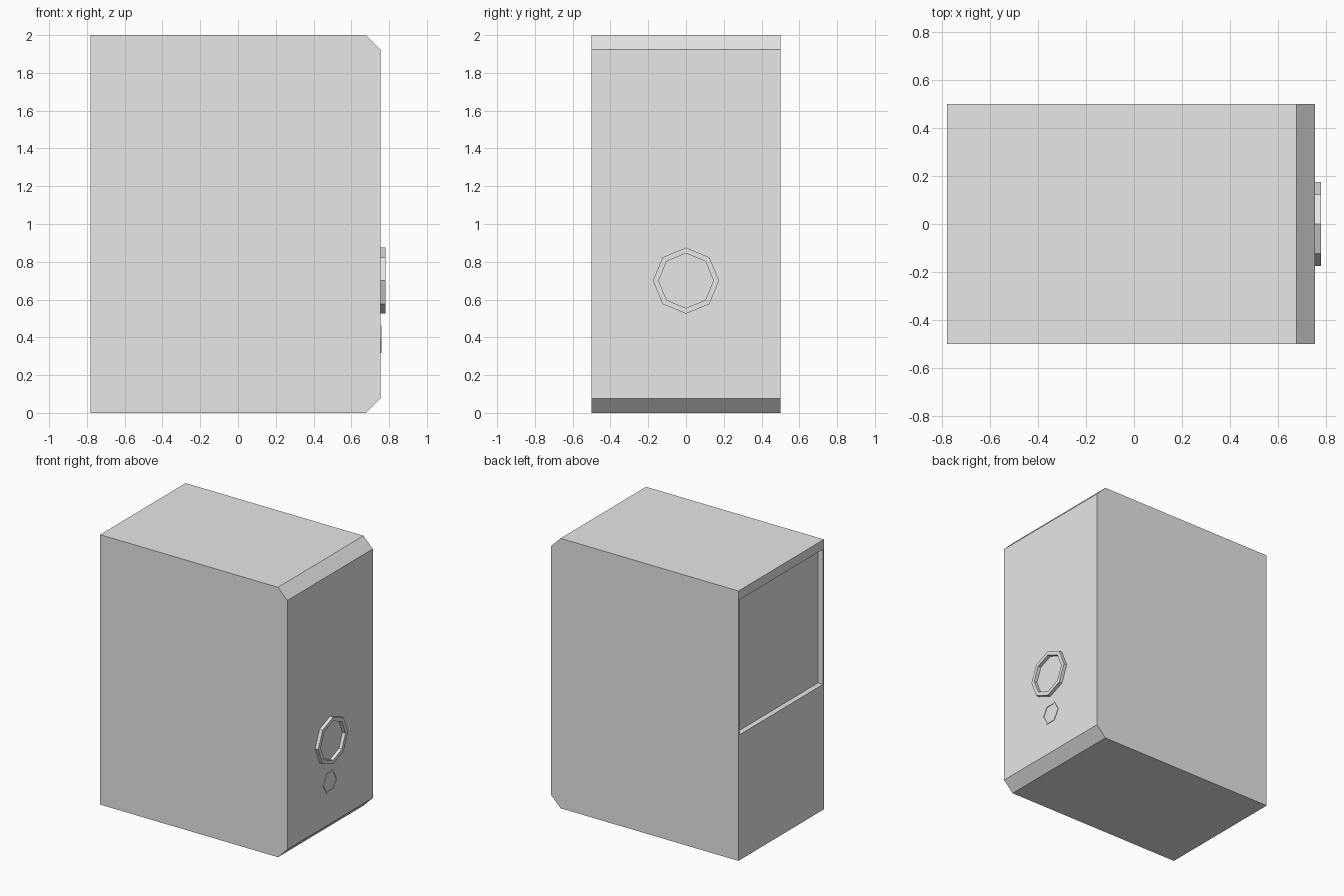
import bpy, bmesh
from math import cos, sin, pi

cube = bpy.data.objects.get("Cube")
if cube:
    bpy.data.objects.remove(cube, do_unlink=True)

grey = bpy.data.materials.new("light_grey")
grey.use_nodes = True
colour = (0.8, 0.8, 0.8, 1)
grey.diffuse_color = colour
grey.node_tree.nodes["Principled BSDF"].inputs["Base Color"].default_value = colour

HALF_DEPTH = 0.5
BACK, FRONT = -0.78, 0.755
TOP, CHAMFER = 2.0, 0.077


def finish(name, bm):
    bmesh.ops.recalc_face_normals(bm, faces=bm.faces)
    mesh = bpy.data.meshes.new(name)
    bm.to_mesh(mesh)
    bm.free()
    mesh.materials.append(grey)
    obj = bpy.data.objects.new(name, mesh)
    bpy.context.collection.objects.link(obj)
    return obj


def prism(name, profile, half_depth):
    """Extrude an xz profile along y."""
    bm = bmesh.new()
    face = bm.faces.new([bm.verts.new((x, -half_depth, z)) for x, z in profile])
    new = bmesh.ops.extrude_face_region(bm, geom=[face])["geom"]
    bmesh.ops.translate(bm, vec=(0, 2 * half_depth, 0),
                        verts=[v for v in new if isinstance(v, bmesh.types.BMVert)])
    return finish(name, bm)


def ring(name, sides, outer, inner, z, height, start):
    """Flat polygonal ring standing off the +x side."""
    bm = bmesh.new()
    loops = []
    for radius, x in ((outer, FRONT), (outer, FRONT + height),
                      (inner, FRONT + height), (inner, FRONT)):
        angles = [start + 2 * pi * i / sides for i in range(sides)]
        loops.append([bm.verts.new((x, radius * cos(a), z + radius * sin(a)))
                      for a in angles])
    for k in range(4):
        a, b = loops[k], loops[(k + 1) % 4]
        for i in range(sides):
            j = (i + 1) % sides
            bm.faces.new((a[i], a[j], b[j], b[i]))
    return finish(name, bm)


# Main box with the two +x edges chamfered
body = prism("cabinet_body", [
    (BACK, 0), (FRONT - CHAMFER, 0), (FRONT, CHAMFER),
    (FRONT, TOP - CHAMFER), (FRONT - CHAMFER, TOP), (BACK, TOP)], HALF_DEPTH)

# Shallow square recess in the upper -x side
cutter = prism("recess_cutter", [
    (BACK - 0.1, 0.93), (BACK + 0.04, 0.93),
    (BACK + 0.04, 1.93), (BACK - 0.1, 1.93)], 0.49)
cutter.hide_render = True
cut = body.modifiers.new("recess", 'BOOLEAN')
cut.operation = 'DIFFERENCE'
cut.solver = 'EXACT'
cut.object = cutter
bpy.context.view_layer.objects.active = body
bpy.ops.object.modifier_apply(modifier=cut.name)
bpy.data.objects.remove(cutter, do_unlink=True)

# Raised rings on the +x side
ring("large_ring", 8, 0.175, 0.145, 0.70, 0.025, pi / 2)
ring("small_ring", 6, 0.085, 0.07, 0.39, 0.004, 0)
